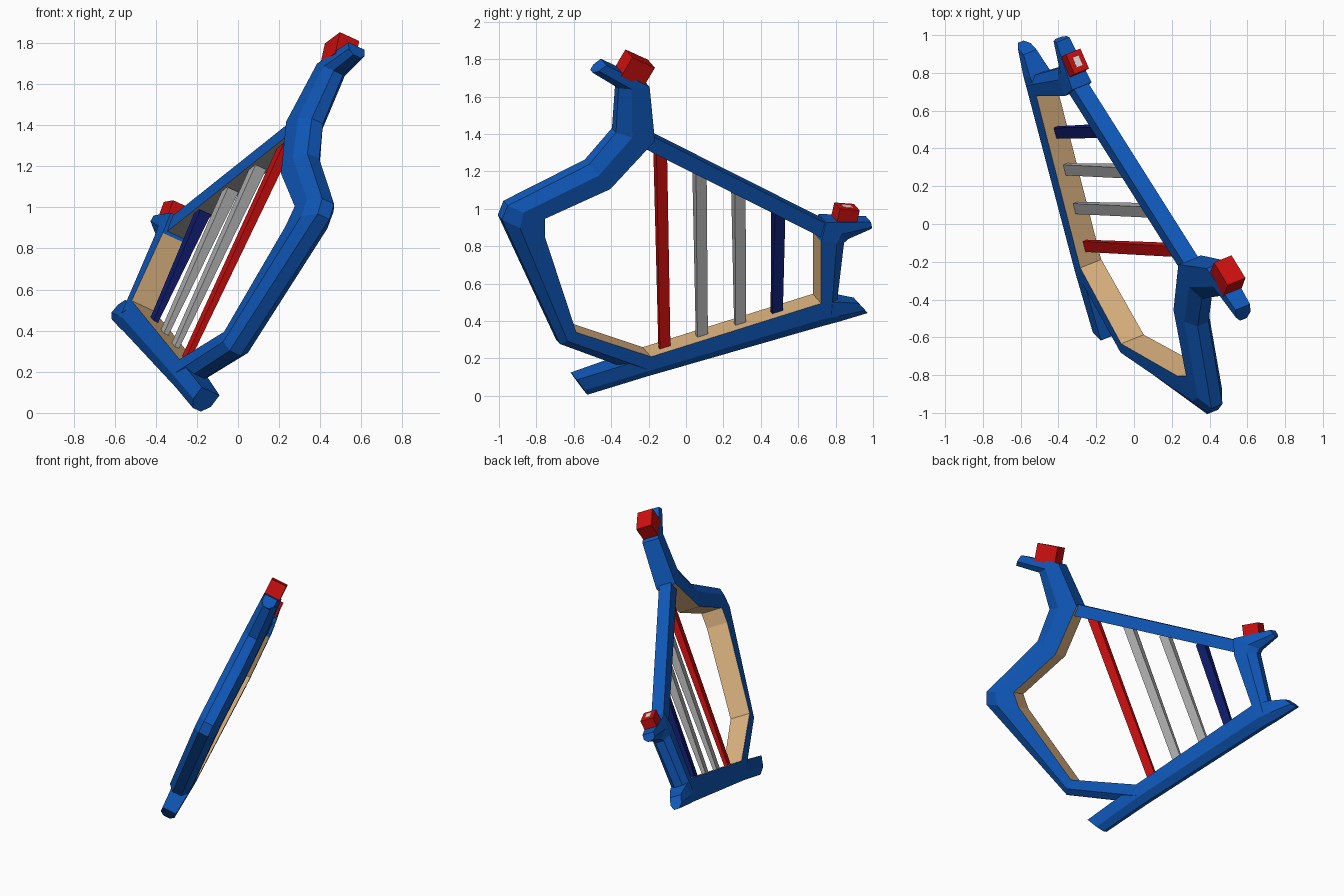
import bpy, bmesh
from mathutils import Vector

if "Cube" in bpy.data.objects:
    bpy.data.objects.remove(bpy.data.objects["Cube"])

# The harp lies in one tilted plane: x = -0.421 - 0.40 y + 0.46 z
N = Vector((1.0, 0.40, -0.46)).normalized()


def P(yz, t=0.0):
    """Point of the harp plane seen at (y, z), pushed t along the plane normal."""
    y, z = yz
    return Vector((-0.421 - 0.40 * y + 0.46 * z, y, z)) + N * t


def material(name, rgb):
    m = bpy.data.materials.new(name)
    m.diffuse_color = (*rgb, 1)
    m.use_nodes = True
    m.node_tree.nodes["Principled BSDF"].inputs["Base Color"].default_value = m.diffuse_color
    return m


BLUE = material("blue", (0.005, 0.10, 0.50))
TAN = material("tan wood", (0.73, 0.46, 0.22))
RED = material("red", (0.62, 0.005, 0.005))
GREY = material("grey", (0.45, 0.45, 0.45))
NAVY = material("navy", (0.005, 0.012, 0.16))
WHITE = material("white", (0.75, 0.72, 0.72))


def finish(name, bm, mats):
    bmesh.ops.recalc_face_normals(bm, faces=bm.faces)
    me = bpy.data.meshes.new(name)
    bm.to_mesh(me)
    bm.free()
    for m in mats:
        me.materials.append(m)
    ob = bpy.data.objects.new(name, me)
    bpy.context.collection.objects.link(ob)
    return ob


def beam(name, stations, tan_segments):
    """Loft six-sided sections: (outer yz, inner yz, half thickness); inner face may be tan."""
    bm = bmesh.new()
    rings = []
    for o, i, t in stations:
        m = Vector(o).lerp(Vector(i), 0.38)
        pts = [P(i, t), P(i, -t), P(m, -t), P(o, -0.45 * t), P(o, 0.45 * t), P(m, t)]
        rings.append([bm.verts.new(p) for p in pts])
    for s, (a, b) in enumerate(zip(rings, rings[1:])):
        for k in range(6):
            j = (k + 1) % 6
            f = bm.faces.new((a[k], a[j], b[j], b[k]))
            if k == 0 and s in tan_segments:
                f.material_index = 1
    bm.faces.new(rings[0])
    bm.faces.new(rings[-1])
    return finish(name, bm, [BLUE, TAN])


def prism(name, a, b, hw, t0, t1, mats, t_mid=0.0):
    """Bar from a to b: half width hw in the plane, half depth t0 to t1. Second material: lower face."""
    bm = bmesh.new()
    pa, pb = P(a), P(b)
    side = N.cross(pb - pa).normalized()
    rings = []
    for p, t in ((pa, t0), (pb, t1)):
        rings.append([bm.verts.new(p + side * (hw * u) + N * (t * v + t_mid))
                      for u, v in ((-1, -1), (-1, 1), (1, 1), (1, -1))])
    r, q = rings
    for k in range(4):
        j = (k + 1) % 4
        f = bm.faces.new((r[k], r[j], q[j], q[k]))
        if k == 0 and len(mats) > 1:
            f.material_index = 1
    bm.faces.new(r)
    bm.faces.new(q)
    return finish(name, bm, mats)


# Big bent arm, from hooked top round the corner to the base
beam("bent_arm", [
    ((-0.505, 1.735), (-0.44, 1.785), 0.045),
    ((-0.37, 1.655), (-0.215, 1.675), 0.06),
    ((-0.385, 1.42), (-0.19, 1.39), 0.07),
    ((-0.53, 1.25), (-0.43, 1.135), 0.075),
    ((-0.965, 1.03), (-0.78, 0.976), 0.075),
    ((-0.995, 0.955), (-0.78, 0.88), 0.075),
    ((-0.685, 0.29), (-0.61, 0.367), 0.07),
    ((-0.25, 0.13), (-0.21, 0.235), 0.065),
], {2, 3, 4, 5, 6})

# Sloping base bar
beam("base_bar", [
    ((-0.535, 0.015), (-0.60, 0.105), 0.05),
    ((-0.22, 0.115), (-0.24, 0.225), 0.065),
    ((0.72, 0.385), (0.70, 0.52), 0.065),
    ((0.80, 0.405), (0.80, 0.525), 0.06),
    ((0.965, 0.45), (0.91, 0.51), 0.04),
], {1})

# Short post with hook
beam("short_post", [
    ((0.79, 0.45), (0.70, 0.48), 0.065),
    ((0.835, 0.83), (0.70, 0.85), 0.065),
    ((0.86, 0.85), (0.73, 0.95), 0.06),
    ((0.985, 0.90), (0.975, 0.945), 0.04),
], {0})

# Crossbar with grey underside
prism("crossbar", (-0.22, 1.375), (0.76, 0.882), 0.04, 0.045, 0.045, [BLUE, GREY])

# Strings, thicker at the top
for name, top, low, t, mat in (
        ("red_string", (-0.138, 1.31), (-0.115, 0.235), 0.025, RED),
        ("grey_string_1", (0.072, 1.20), (0.085, 0.30), 0.03, GREY),
        ("grey_string_2", (0.28, 1.09), (0.29, 0.36), 0.03, GREY),
        ("navy_string", (0.493, 0.98), (0.485, 0.43), 0.03, NAVY)):
    prism(name, top, low, 0.03, t, 0.012, [mat])

# Red blocks on the hooks, each with a small pale plate on top
prism("upper_block", (-0.335, 1.78), (-0.215, 1.725), 0.06, 0.055, 0.055, [RED])
prism("upper_block_plate", (-0.29, 1.819), (-0.235, 1.794), 0.004, 0.02, 0.02, [WHITE])
prism("lower_block", (0.80, 0.98), (0.905, 0.972), 0.04, 0.045, 0.045, [RED])
prism("lower_block_plate", (0.835, 1.013), (0.885, 1.009), 0.004, 0.018, 0.018, [WHITE])
